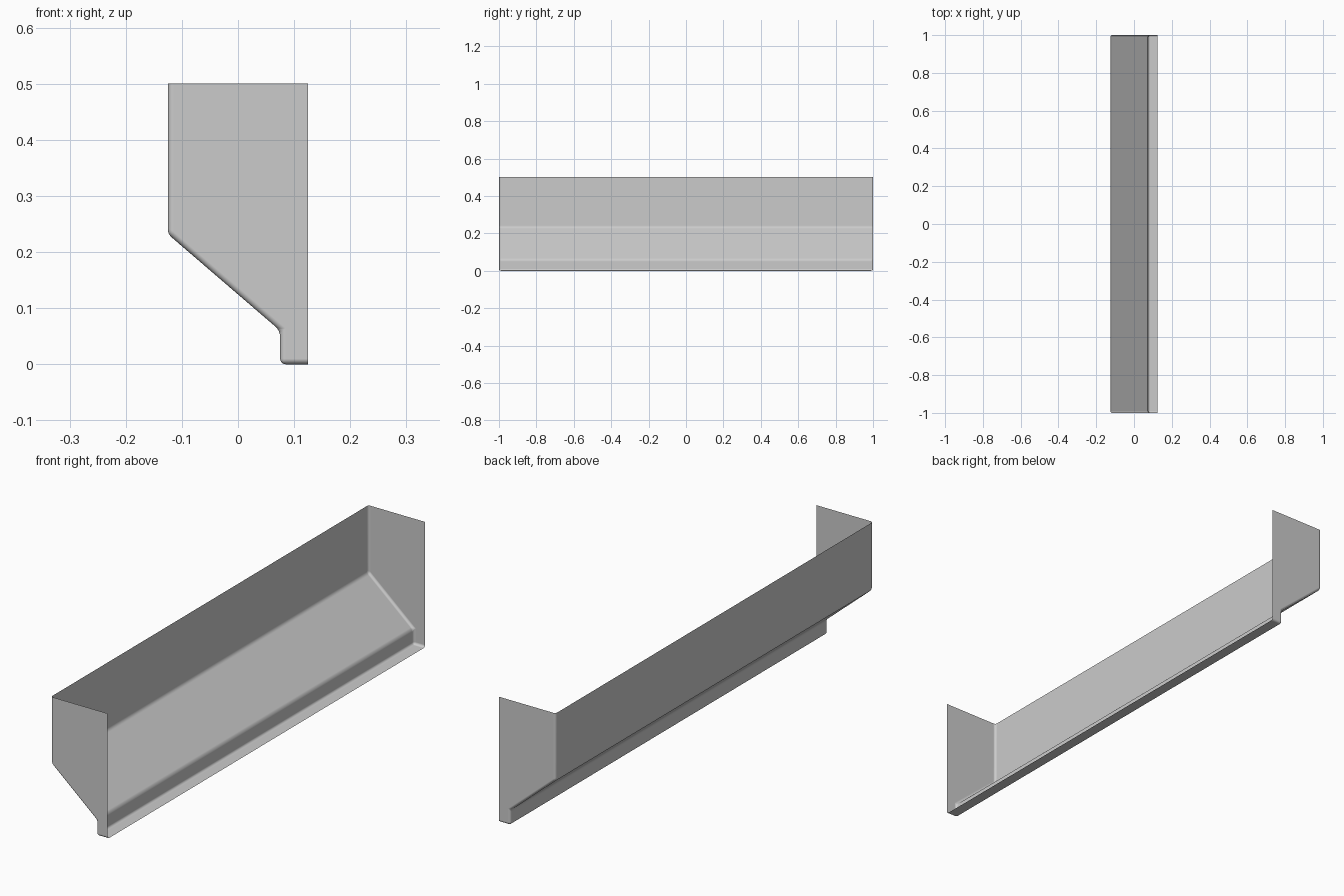
import bpy
import bmesh

cube = bpy.data.objects.get("Cube")
if cube:
    bpy.data.objects.remove(cube, do_unlink=True)

# Single grey material
grey = bpy.data.materials.new("plain grey")
grey.use_nodes = True
colour = (0.6, 0.6, 0.6, 1)
grey.diffuse_color = colour
grey.node_tree.nodes["Principled BSDF"].inputs["Base Color"].default_value = colour

# Cross-section (x, z): back wall, sloping floor, riser, bottom lip
half_length = 1.0
profile = [(-0.125, 0.5), (-0.125, 0.232), (0.075, 0.06), (0.075, 0), (0.125, 0)]
top_front = (0.125, 0.5)

bm = bmesh.new()


def end_ring(y):
    return [bm.verts.new((x, y, z)) for x, z in profile + [top_front]]


front = end_ring(-half_length)
back = end_ring(half_length)

# Folded sheet running the length, open at the top and on the +x side
for i in range(len(profile) - 1):
    bm.faces.new((front[i], back[i], back[i + 1], front[i + 1]))

# End caps
bm.faces.new(front)
bm.faces.new(reversed(back))

for face in bm.faces:
    face.smooth = True

mesh = bpy.data.meshes.new("trough")
bm.to_mesh(mesh)
bm.free()
mesh.materials.append(grey)
trough = bpy.data.objects.new("trough", mesh)
bpy.context.collection.objects.link(trough)

# Small rounded folds
bevel = trough.modifiers.new("rounded_folds", "BEVEL")
bevel.width = 0.01
bevel.segments = 4
bevel.limit_method = "ANGLE"
bevel.harden_normals = True
